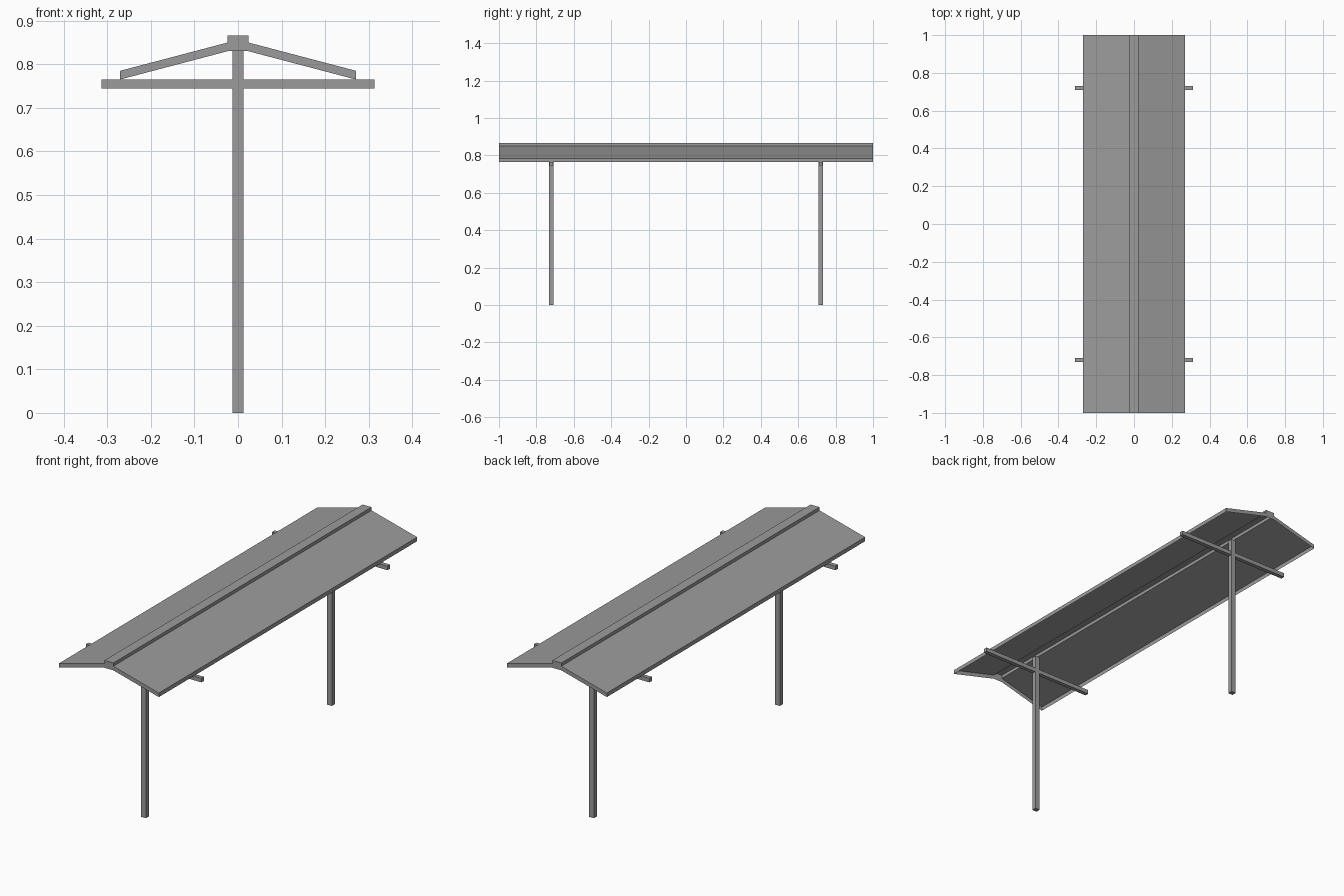
import bpy
import bmesh

cube = bpy.data.objects.get("Cube")
if cube:
    bpy.data.objects.remove(cube, do_unlink=True)

GREY = (0.33, 0.33, 0.33, 1)
grey = bpy.data.materials.new("weathered_grey")
grey.use_nodes = True
grey.diffuse_color = GREY
grey.node_tree.nodes["Principled BSDF"].inputs["Base Color"].default_value = GREY


def add_object(name, bm):
    mesh = bpy.data.meshes.new(name)
    bm.to_mesh(mesh)
    bm.free()
    mesh.materials.append(grey)
    obj = bpy.data.objects.new(name, mesh)
    bpy.context.collection.objects.link(obj)
    return obj


def box(name, low, high):
    bm = bmesh.new()
    bmesh.ops.create_cube(bm, size=1)
    for v in bm.verts:
        v.co = [(a + b) / 2 + c * (b - a) for a, b, c in zip(low, high, v.co)]
    return add_object(name, bm)


# Roof: a gabled sheet with a raised ridge, skirted edges and an open underside
half_profile = [(0.271, 0.765), (0.271, 0.785), (0.024, 0.85), (0.024, 0.866)]
outer = half_profile + [(-x, z) for x, z in reversed(half_profile)]
underside = [(-0.024, 0.83), (0.024, 0.83)]

bm = bmesh.new()
front, back = [[bm.verts.new((x, y, z)) for x, z in outer + underside]
               for y in (-1, 1)]
for i in range(len(outer) - 1):
    bm.faces.new((front[i], back[i], back[i + 1], front[i + 1]))
# End caps follow the roof slope
bm.faces.new(front)
bm.faces.new(list(reversed(back)))
bmesh.ops.recalc_face_normals(bm, faces=bm.faces[:])
# Keep the top of the ridge facing up
if max(bm.faces, key=lambda f: f.calc_center_median().z).normal.z < 0:
    bmesh.ops.reverse_faces(bm, faces=bm.faces[:])
add_object("roof", bm)

# Posts and cross beams
for side, y in (("front", -0.72), ("back", 0.72)):
    box(side + "_post", (-0.013, y - 0.012, 0), (0.013, y + 0.012, 0.83))
    box(side + "_cross_beam", (-0.313, y - 0.01, 0.745), (0.313, y + 0.01, 0.765))
